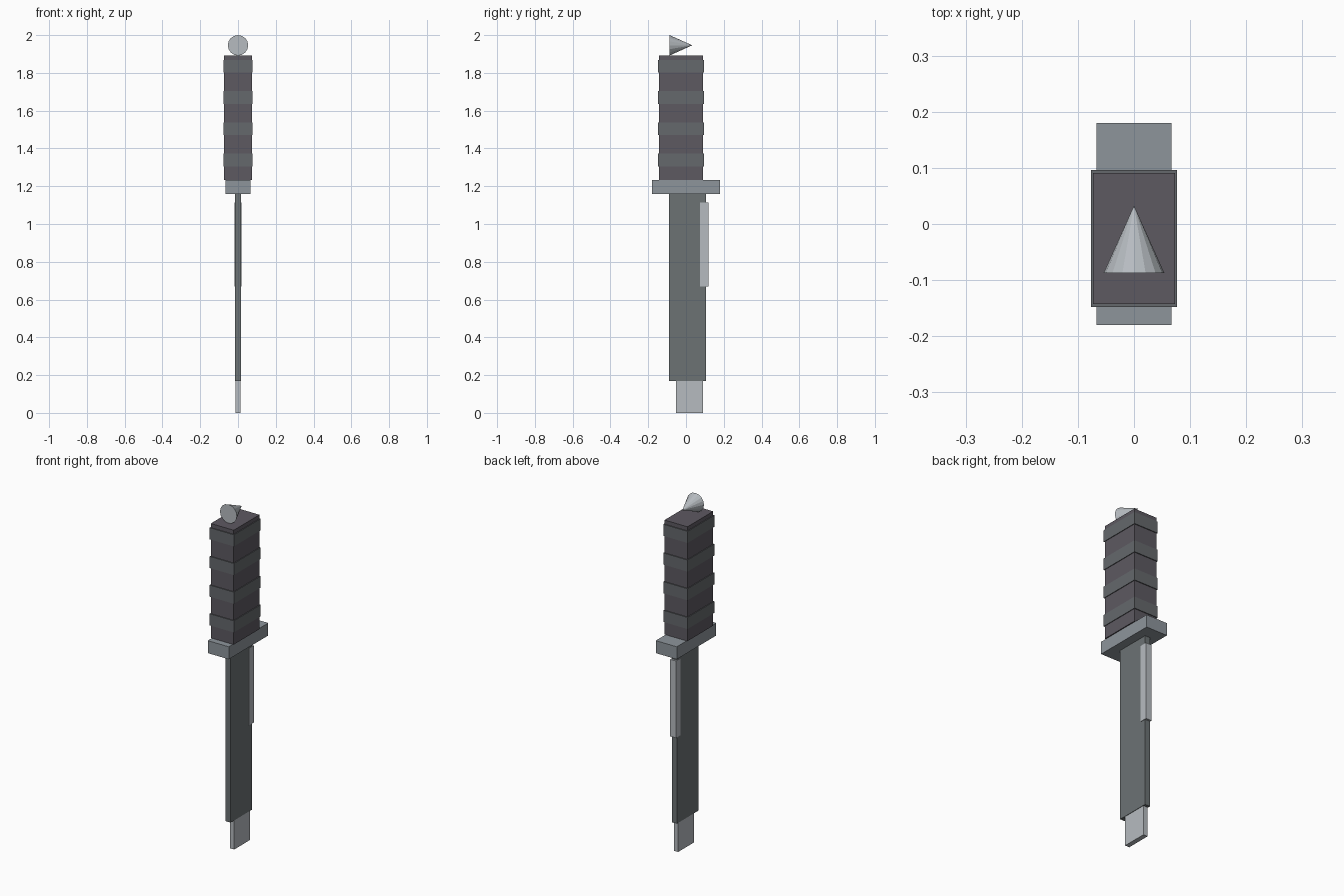
import bpy, math

if "Cube" in bpy.data.objects:
    bpy.data.objects.remove(bpy.data.objects["Cube"])


def mat(name, rgb):
    m = bpy.data.materials.new(name)
    m.diffuse_color = (*rgb, 1)
    m.use_nodes = True
    m.node_tree.nodes["Principled BSDF"].inputs["Base Color"].default_value = m.diffuse_color
    return m


grip_dark = mat("grip_dark", (0.11, 0.10, 0.12))
band_grey = mat("band_grey", (0.13, 0.14, 0.15))
guard_grey = mat("guard_grey", (0.27, 0.30, 0.33))
blade_grey = mat("blade_grey", (0.15, 0.17, 0.175))
pale_steel = mat("pale_steel", (0.47, 0.50, 0.53))


def box(name, half_x, y, z, material):
    """Box symmetric in x, spanning the (low, high) ranges in y and z."""
    bpy.ops.mesh.primitive_cube_add(size=1)
    o = bpy.context.object
    o.name = name
    o.location = (0, sum(y) / 2, sum(z) / 2)
    o.scale = (2 * half_x, y[1] - y[0], z[1] - z[0])
    bpy.ops.object.transform_apply(location=False, rotation=False, scale=True)
    o.data.materials.append(material)
    return o


# Blade, narrower tip and the raised strip along its back edge
box("blade_tip", 0.0135, (-0.054, 0.091), (0, 0.17), pale_steel)
box("blade", 0.016, (-0.091, 0.107), (0.17, 1.16), blade_grey)
box("blade_edge_strip", 0.0185, (0.075, 0.118), (0.669, 1.113), pale_steel)

# Cross guard
box("guard", 0.067, (-0.18, 0.18), (1.16, 1.232), guard_grey)

# Grip with four evenly spaced bands
box("grip", 0.073, (-0.143, 0.091), (1.232, 1.892), grip_dark)
for i in range(4):
    z = 1.305 + i * 0.1655
    box(f"grip_band_{i + 1}", 0.077, (-0.148, 0.096), (z, z + 0.067), band_grey)

# Cone lying on the pommel, apex towards the back
bpy.ops.mesh.primitive_cone_add(vertices=16, radius1=0.054, radius2=0, depth=0.12,
                                location=(0, -0.027, 1.946),
                                rotation=(-math.pi / 2, 0, 0))
cone = bpy.context.object
cone.name = "pommel_cone"
cone.data.materials.append(pale_steel)
